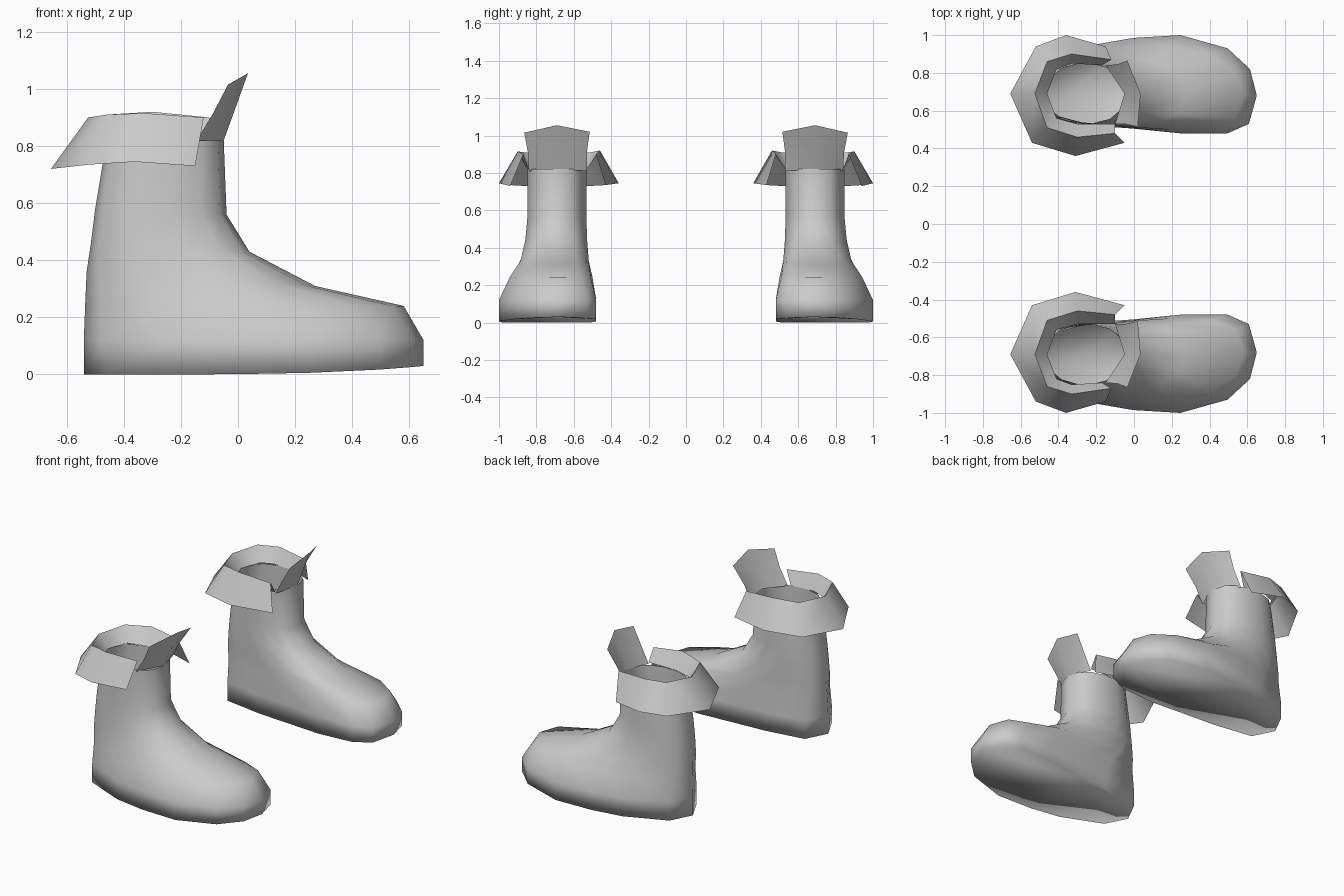
import bpy, bmesh, math
from mathutils import Vector

cube = bpy.data.objects.get("Cube")
if cube:
    bpy.data.objects.remove(cube)

grey = bpy.data.materials.new("plain_grey")
grey.use_nodes = True
colour = (0.6, 0.6, 0.6, 1)
grey.diffuse_color = colour
bsdf = grey.node_tree.nodes["Principled BSDF"]
bsdf.inputs["Base Color"].default_value = colour
bsdf.inputs["Roughness"].default_value = 0.8


def loft(name, rows, side, pivot_z, closed=False, cap=False, angle=180):
    """Skin matching rows of points; side mirrors the part across y."""
    bm = bmesh.new()
    rings = [[bm.verts.new((x, y * side, z)) for x, y, z in row] for row in rows]
    n = len(rows[0])
    for low, high in zip(rings, rings[1:]):
        for i in range(n if closed else n - 1):
            j = (i + 1) % n
            bm.faces.new((low[i], low[j], high[j], high[i]))
    if cap:
        bm.faces.new(rings[0])
    bmesh.ops.recalc_face_normals(bm, faces=bm.faces)
    # turn the visible side outward
    pivot = Vector((-0.25, 0.69 * side, pivot_z))
    facing = sum(f.normal.dot(f.calc_center_median() - pivot) * f.calc_area()
                 for f in bm.faces)
    if facing < 0:
        bmesh.ops.reverse_faces(bm, faces=bm.faces)
    mesh = bpy.data.meshes.new(name)
    bm.to_mesh(mesh)
    bm.free()
    mesh.materials.append(grey)
    ob = bpy.data.objects.new(name, mesh)
    bpy.context.collection.objects.link(ob)
    bpy.ops.object.select_all(action='DESELECT')
    ob.select_set(True)
    bpy.context.view_layer.objects.active = ob
    if angle == 180:
        bpy.ops.object.shade_smooth()
    else:
        bpy.ops.object.shade_smooth_by_angle(angle=math.radians(angle))
    return ob


# sole outline: fraction of length from heel to toe, and y
foot = [(0, .70), (.06, .84), (.28, .95), (.45, .985), (.66, 1), (.87, .93), (.97, .82),
        (1, .68), (.965, .53), (.87, .48), (.66, .48), (.45, .505), (.28, .52), (.06, .56)]

# rounded shaft outline with the same number of points
shaft = []
for i in range(len(foot)):
    a = math.tau * i / len(foot)
    s = math.sin(a)
    shaft.append(((1 - math.cos(a)) / 2,
                  0.69 + math.copysign(0.16 * abs(s) ** 0.75, s)))

# levels: heel x, heel z, front x, front z, blend to shaft, tilt power
levels = [(-.54, 0, .65, .03, 0, 4),
          (-.54, .12, .65, .12, 0, 1),
          (-.535, .25, .58, .24, .38, 1),
          (-.53, .36, .27, .31, .75, 1),
          (-.515, .46, .04, .43, .92, 1),
          (-.5, .58, -.04, .56, 1, 1),
          (-.46, .82, -.05, .82, 1, 1)]

boot_rows = []
for xb, zb, xf, zf, t, k in levels:
    row = []
    for (fu, fy), (su, sy) in zip(foot, shaft):
        u = fu + (su - fu) * t
        row.append((xb + (xf - xb) * u, fy + (sy - fy) * t, zb + (zf - zb) * u ** k))
    boot_rows.append(row)

# folded cuff: shaft rim, crest and flared hem, open at the front
cuff_rows = [
    [(-.17, .84, .82), (-.33, .85, .82), (-.41, .82, .82), (-.46, .69, .82),
     (-.41, .56, .82), (-.3, .53, .82), (-.1, .53, .82)],
    [(-.12, .87, .9), (-.33, .9, .915), (-.46, .86, .91), (-.525, .69, .9),
     (-.46, .51, .91), (-.3, .46, .92), (-.1, .48, .9)],
    [(-.15, .94, .73), (-.36, 1, .745), (-.52, .94, .735), (-.655, .69, .72),
     (-.54, .43, .735), (-.31, .36, .745), (-.05, .43, .735)]]

# tongue leaning out of the front
tongue_rows = [
    [(-.15, .84, .81), (-.05, .69, .82), (-.1, .53, .81)],
    [(-.09, .845, .91), (-.01, .69, .93), (-.05, .53, .91)],
    [(-.035, .865, 1.015), (.035, .69, 1.055), (.02, .515, 1.02)]]

for label, side in (("back", 1), ("front", -1)):
    loft(label + "_boot", boot_rows, side, 0.2, closed=True, cap=True)
    loft(label + "_cuff", cuff_rows, side, 0.2, angle=70)
    loft(label + "_tongue", tongue_rows, side, 0.9, angle=60)
